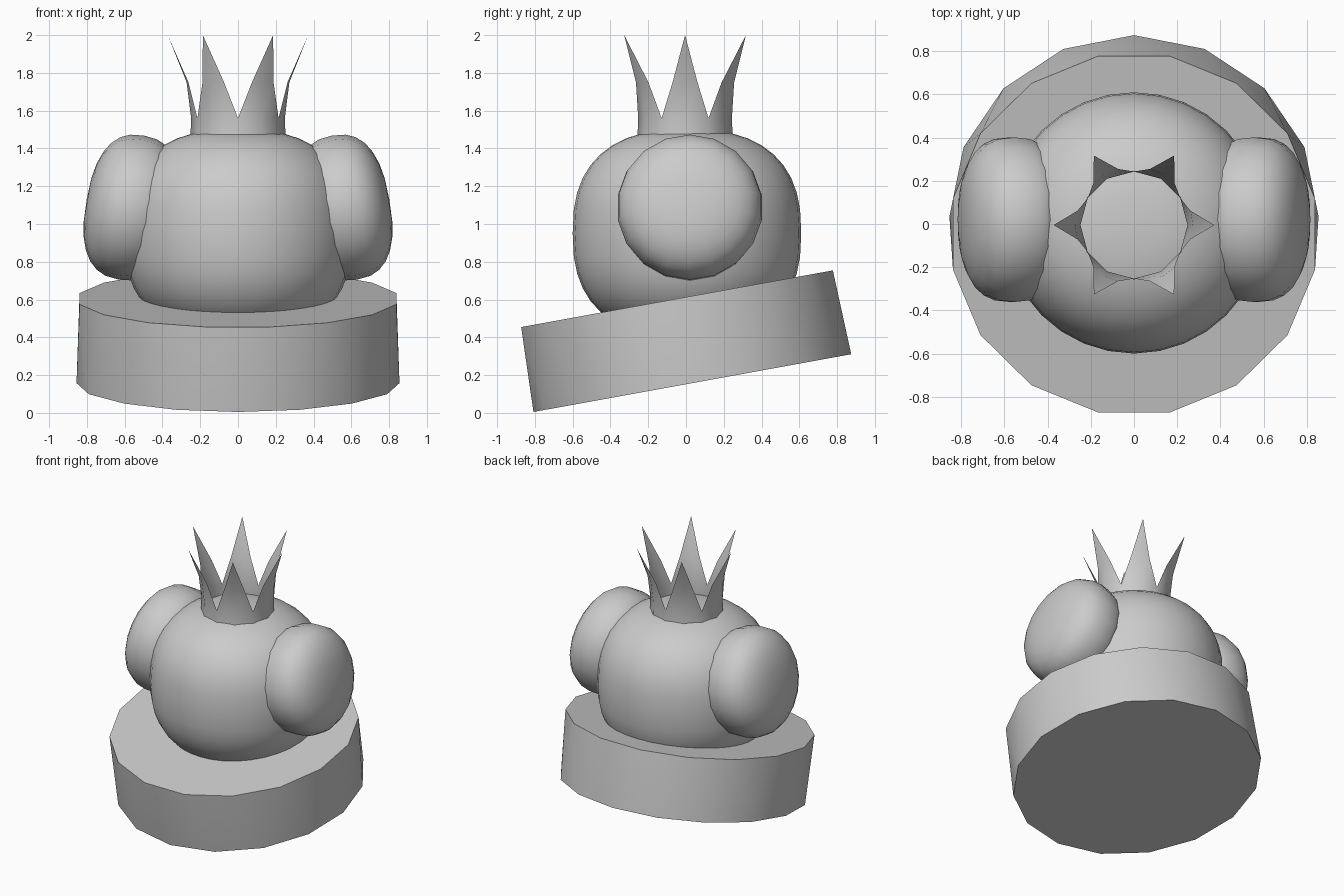
import bpy, bmesh
from math import sin, cos, pi, radians, copysign
from mathutils import Vector

cube = bpy.data.objects.get("Cube")
if cube:
    bpy.data.objects.remove(cube, do_unlink=True)


def finish(name, bm, smooth_angle, location=(0, 0, 0), rotation=(0, 0, 0)):
    """Turn a bmesh into a smooth shaded object."""
    bmesh.ops.recalc_face_normals(bm, faces=bm.faces)
    mesh = bpy.data.meshes.new(name)
    bm.to_mesh(mesh)
    bm.free()
    obj = bpy.data.objects.new(name, mesh)
    bpy.context.collection.objects.link(obj)
    obj.location, obj.rotation_euler = location, rotation
    bpy.ops.object.select_all(action='DESELECT')
    obj.select_set(True)
    bpy.context.view_layer.objects.active = obj
    bpy.ops.object.shade_smooth_by_angle(angle=radians(smooth_angle))
    return obj


def ring(bm, radius, z, sides, turn=0.0):
    return [bm.verts.new((radius * cos(2 * pi * (i + turn) / sides),
                          radius * sin(2 * pi * (i + turn) / sides), z))
            for i in range(sides)]


def bridge(bm, low, high):
    n = len(low)
    for i in range(n):
        j = (i + 1) % n
        bm.faces.new((low[i], low[j], high[j], high[i]))


def puffy_ball(name, radius, half_height, sides, levels, power=2.5, **place):
    """Turned, slightly squared ball around its local z axis."""
    bm = bmesh.new()
    rings = []
    for k in range(1, levels):
        a = -pi / 2 + pi * k / levels
        r = radius * cos(a) ** (2 / power)
        z = half_height * copysign(abs(sin(a)) ** (2 / power), a)
        rings.append(ring(bm, r, z, sides))
    for low, high in zip(rings, rings[1:]):
        bridge(bm, low, high)
    for end, z in ((rings[0], -half_height), (rings[-1], half_height)):
        pole = bm.verts.new((0, 0, z))
        for i in range(sides):
            bm.faces.new((end[i], end[(i + 1) % sides], pole))
    return finish(name, bm, 80, **place)


# Tilted base: the upper rim is turned by half a side
bm = bmesh.new()
sides = 16
bottom = ring(bm, 0.855, -0.227, sides)
top = ring(bm, 0.855, 0.227, sides, 0.5)
for i in range(sides):
    j = (i + 1) % sides
    bm.faces.new((bottom[i], bottom[j], top[i]))
    bm.faces.new((bottom[j], top[j], top[i]))
bm.faces.new(bottom[::-1])
bm.faces.new(top)
finish("tilted_base", bm, 40, (0, -0.007, 0.381), (radians(10.3), 0, 0))

# Round body
puffy_ball("body", 0.605, 0.55, 32, 20, location=(0, 0.005, 0.952))

# Side lobes, leaning inwards at the top
for side, label in ((1, "left"), (-1, "right")):
    puffy_ball(label + "_lobe", 0.387, 0.24, 18, 14,
               location=(side * 0.565, 0.02, 1.087),
               rotation=(0, side * radians(80), 0))

# Crown: thin open band with six flared points
bm = bmesh.new()
band_low = ring(bm, 0.252, 1.46, 12)
band_high = ring(bm, 0.248, 1.56, 12)
bridge(bm, band_low, band_high)
for k in range(6):
    a = k * pi / 3
    out, along = Vector((cos(a), sin(a), 0)), Vector((-sin(a), cos(a), 0))
    base = [band_high[(2 * k + d) % 12] for d in (-1, 0, 1)]
    middle = [bm.verts.new(out * r + along * w + Vector((0, 0, 1.75)))
              for r, w in ((0.262, -0.066), (0.272, 0), (0.262, 0.066))]
    tip = bm.verts.new(out * 0.372 + Vector((0, 0, 2)))
    for i in range(2):
        bm.faces.new((base[i], base[i + 1], middle[i + 1], middle[i]))
        bm.faces.new((middle[i], middle[i + 1], tip))
finish("crown", bm, 50, (0, -0.005, 0))
